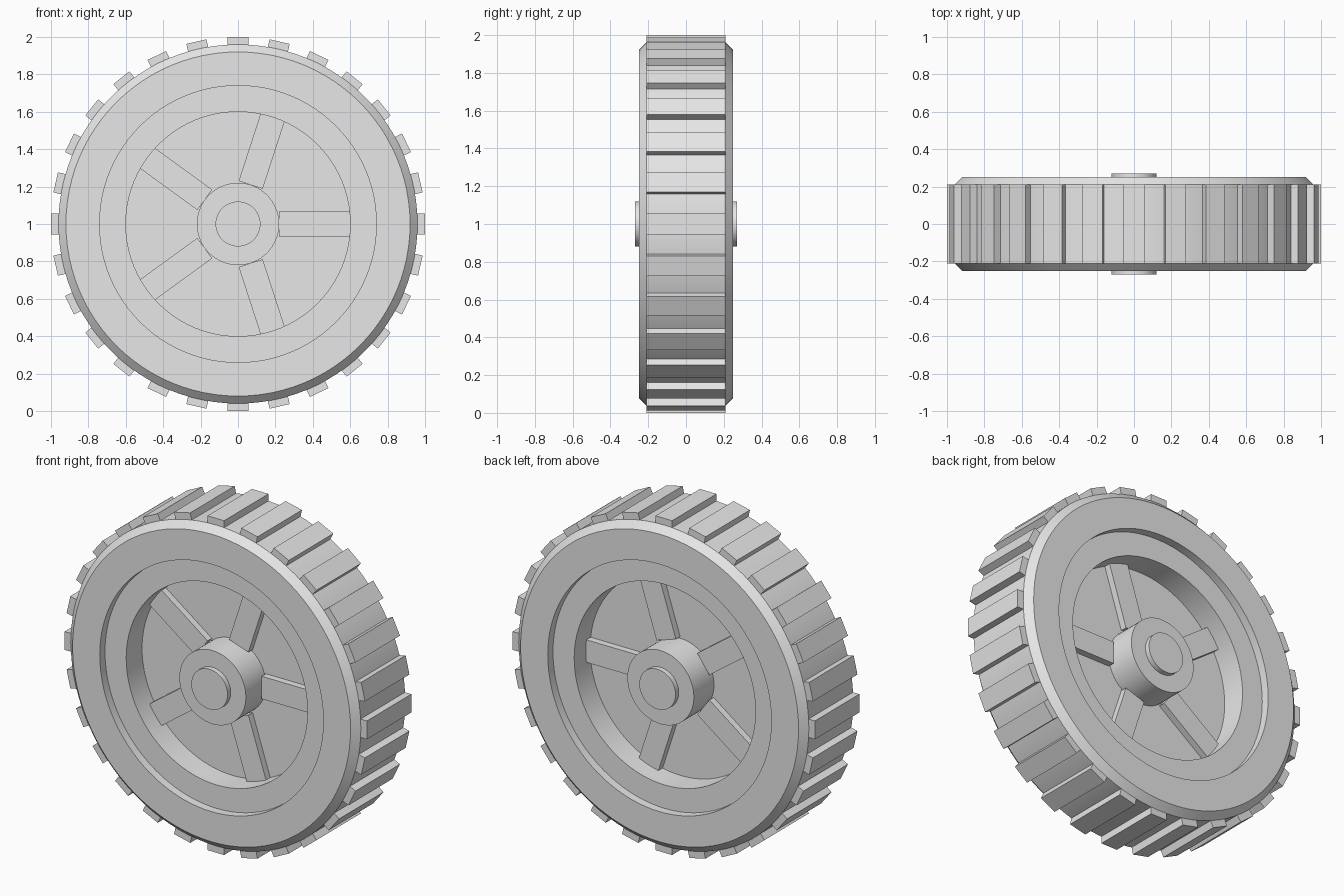
import bpy, bmesh, math
from mathutils import Matrix

cube = bpy.data.objects.get("Cube")
if cube:
    bpy.data.objects.remove(cube, do_unlink=True)

CENTRE = Matrix.Translation((0, 0, 1))

grey = bpy.data.materials.new("plain_grey")
grey.use_nodes = True
grey.diffuse_color = (0.8, 0.8, 0.8, 1)
grey.node_tree.nodes["Principled BSDF"].inputs["Base Color"].default_value = (0.8, 0.8, 0.8, 1)


def finish(name, bm, smooth):
    bmesh.ops.recalc_face_normals(bm, faces=bm.faces)
    mesh = bpy.data.meshes.new(name)
    bm.to_mesh(mesh)
    bm.free()
    mesh.materials.append(grey)
    obj = bpy.data.objects.new(name, mesh)
    bpy.context.collection.objects.link(obj)
    if smooth:
        bpy.ops.object.select_all(action="DESELECT")
        obj.select_set(True)
        bpy.context.view_layer.objects.active = obj
        bpy.ops.object.shade_smooth_by_angle(angle=math.radians(30))
    return obj


def lathe(name, half_profile, closed, steps=96):
    """Spin a (radius, half width) profile, mirrored front to back, round the axle."""
    points = half_profile + [(r, -y) for r, y in reversed(half_profile)]
    bm = bmesh.new()
    verts = [bm.verts.new((r, y, 1)) for r, y in points]
    edges = [bm.edges.new(pair) for pair in zip(verts, verts[1:])]
    if closed:
        edges.append(bm.edges.new((verts[-1], verts[0])))
    bmesh.ops.spin(bm, geom=verts + edges, cent=(0, 0, 1), axis=(0, 1, 0),
                   angle=math.tau, steps=steps)
    bmesh.ops.remove_doubles(bm, verts=bm.verts, dist=0.0001)
    return finish(name, bm, True)


def radial_boxes(name, count, inner, outer, depth, width):
    """Equal boxes arranged round the axle, the first pointing to +x."""
    bm = bmesh.new()
    shape = (Matrix.Translation(((inner + outer) / 2, 0, 0))
             @ Matrix.Diagonal((outer - inner, depth, width, 1)))
    for i in range(count):
        turn = Matrix.Rotation(math.tau * i / count, 4, "Y")
        bmesh.ops.create_cube(bm, size=1, matrix=CENTRE @ turn @ shape)
    return finish(name, bm, False)


# Tyre with chamfered shoulders, and its tread blocks
lathe("tyre", [(0.74, 0.25), (0.92, 0.25), (0.96, 0.21)], closed=True)
radial_boxes("tread_blocks", 28, 0.93, 1.0, 0.42, 0.11)

# Recessed rim and the thin disc inside it
lathe("rim", [(0.6, 0.2), (0.74, 0.2)], closed=True)
lathe("wheel_disc", [(0, 0.05), (0.6, 0.05)], closed=False)

# Raised spokes, hub and axle cap
radial_boxes("spokes", 5, 0.22, 0.6, 0.18, 0.135)
lathe("hub", [(0, 0.24), (0.22, 0.24)], closed=False, steps=64)
lathe("axle_cap", [(0, 0.27), (0.12, 0.27)], closed=False, steps=48)
